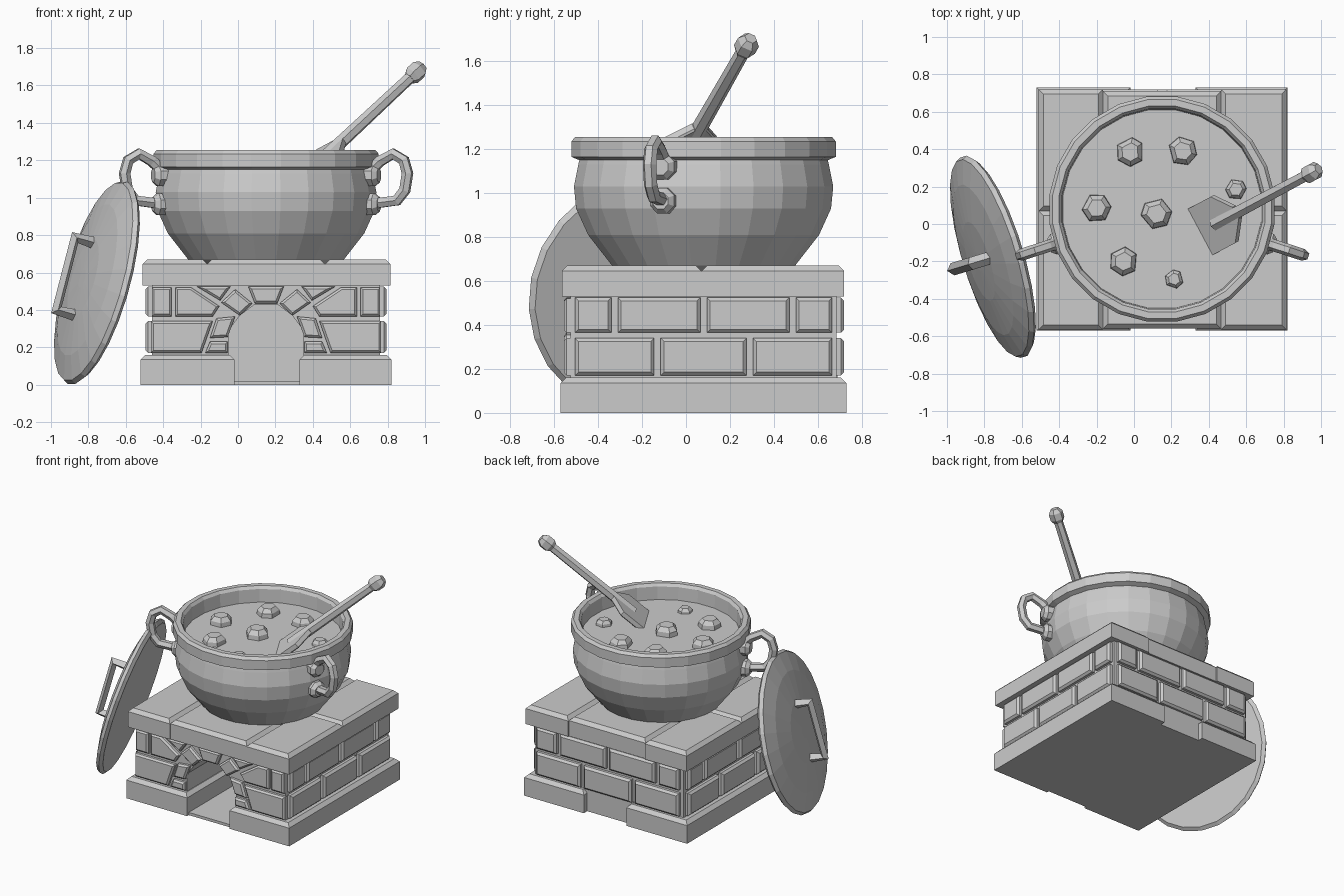
import bpy, bmesh, math, random
from mathutils import Vector, Matrix

random.seed(4)
cube = bpy.data.objects.get("Cube")
if cube:
    bpy.data.objects.remove(cube, do_unlink=True)

grey = bpy.data.materials.new("plain_grey")
grey.use_nodes = True
grey.diffuse_color = (0.6, 0.6, 0.6, 1)
grey.node_tree.nodes["Principled BSDF"].inputs["Base Color"].default_value = (0.6, 0.6, 0.6, 1)

X, Y, Z = Vector((1, 0, 0)), Vector((0, 1, 0)), Vector((0, 0, 1))
CX, CY = 0.15, 0.08          # centre of the oven and pot


def add(name, mesh):
    mesh.materials.clear()
    mesh.materials.append(grey)
    ob = bpy.data.objects.new(name, mesh)
    bpy.context.collection.objects.link(ob)
    return ob


def finish(name, bm):
    bmesh.ops.recalc_face_normals(bm, faces=bm.faces[:])
    mesh = bpy.data.meshes.new(name)
    bm.to_mesh(mesh)
    bm.free()
    return add(name, mesh)


def prism(name, pts, origin, ux, uy, depth, chamfer=0.0):
    """Extrude a flat outline along ux x uy, with a chamfered outer face."""
    n = ux.cross(uy)
    bm = bmesh.new()
    base = [bm.verts.new(origin + ux * a + uy * b) for a, b in pts]
    top = [bm.verts.new(v.co + n * (depth - chamfer)) for v in base]
    bm.faces.new(base)
    cap = bm.faces.new(top)
    for i in range(len(base)):
        j = (i + 1) % len(base)
        bm.faces.new((base[i], base[j], top[j], top[i]))
    cap.normal_update()
    if cap.normal.dot(n) < 0:
        cap.normal_flip()
    bmesh.ops.recalc_face_normals(bm, faces=bm.faces[:])
    if chamfer:
        bmesh.ops.inset_region(bm, faces=[cap], thickness=chamfer, depth=chamfer,
                               use_even_offset=True)
    return finish(name, bm)


def rect(a0, a1, b0, b1):
    return [(a0, b0), (a1, b0), (a1, b1), (a0, b1)]


def slab(name, x0, x1, y0, y1, z0, z1, chamfer=0.0):
    return prism(name, rect(x0, x1, y0, y1), Z * z0, X, Y, z1 - z0, chamfer)


def lathe(name, profile, sides, matrix, jitter=0.0):
    """Revolve (radius, height) pairs around the matrix's z axis."""
    bm = bmesh.new()
    angles = [2 * math.pi * (i + 0.5 + random.uniform(-jitter, jitter)) / sides
              for i in range(sides)]
    rings = [[bm.verts.new(matrix @ Vector((r * math.cos(t), r * math.sin(t), h)))
              for t in angles] for r, h in profile]
    for lo, hi in zip(rings, rings[1:]):
        for i in range(sides):
            j = (i + 1) % sides
            bm.faces.new((lo[i], lo[j], hi[j], hi[i]))
    bm.faces.new(rings[0])
    bm.faces.new(rings[-1])
    return finish(name, bm)


def frame(origin, axis, up=Z):
    """Matrix whose z is the axis and whose y leans towards up."""
    n = axis.normalized()
    u = (up - n * up.dot(n)).normalized()
    m = Matrix((u.cross(n), u, n)).transposed().to_4x4()
    m.translation = origin
    return m


def tube(name, path, radius, resolution):
    cu = bpy.data.curves.new(name, 'CURVE')
    cu.dimensions = '3D'
    cu.bevel_depth = radius
    cu.bevel_resolution = resolution
    cu.use_fill_caps = True
    sp = cu.splines.new('POLY')
    sp.points.add(len(path) - 1)
    for p, co in zip(sp.points, path):
        p.co = (*co, 1)
    tmp = bpy.data.objects.new(name + "_path", cu)
    bpy.context.collection.objects.link(tmp)
    bpy.context.view_layer.update()
    mesh = bpy.data.meshes.new_from_object(
        tmp.evaluated_get(bpy.context.evaluated_depsgraph_get()))
    bpy.data.objects.remove(tmp, do_unlink=True)
    for poly in mesh.polygons:
        poly.use_smooth = False
    return add(name, mesh)


# Oven footing: two long blocks with a sunken floor between them
slab("footing_right", -0.52, -0.02, -0.57, 0.73, 0, 0.16, 0.025)
slab("footing_left", 0.33, 0.82, -0.57, 0.73, 0, 0.16, 0.025)
slab("hearth_floor", -0.05, 0.36, -0.55, 0.69, 0, 0.02)
slab("footing_back_fill", -0.05, 0.36, 0.5, 0.69, 0, 0.17)

# Oven core with an arched fire opening
arch = [(0.2, 0.15), (0.2, 0.29), (0.14, 0.37), (0.06, 0.43)]
outline = ([(-0.61, 0.15)] + [(-u, z) for u, z in arch] + arch[::-1]
           + [(0.61, 0.15), (0.61, 0.55), (-0.61, 0.55)])
prism("oven_core", outline, Vector((CX, 0.5, 0)), X, Z, 1.025)
slab("oven_core_back", CX - 0.61, CX + 0.61, 0.5, 0.685, 0.15, 0.55)

# Front stones, mirrored about the arch
front = Vector((CX, -0.52, 0))
prism("keystone", [(-0.06, 0.435), (0.06, 0.435), (0.095, 0.525), (-0.095, 0.525)],
      front, X, Z, 0.035, 0.012)
stones = {
    "arch_stone_upper": [(0.165, 0.51), (0.073, 0.435), (0.14, 0.37), (0.24, 0.44)],
    "arch_stone_middle": [(0.265, 0.355), (0.165, 0.365), (0.205, 0.255), (0.30, 0.25)],
    "arch_stone_lower": [(0.30, 0.23), (0.205, 0.23), (0.205, 0.17), (0.325, 0.17)],
    "front_brick_lower": [(0.615, 0.34), (0.285, 0.34), (0.345, 0.17), (0.615, 0.17)],
    "front_brick_corner": rect(0.505, 0.61, 0.365, 0.52),
    "front_brick_upper": [(0.485, 0.52), (0.40, 0.52), (0.25, 0.42), (0.285, 0.365),
                          (0.485, 0.365)],
    "front_brick_wedge": [(0.37, 0.525), (0.19, 0.525), (0.245, 0.45)],
}
for name, pts in stones.items():
    for side, s in (("left", 1), ("right", -1)):
        prism(f"{name}_{side}", [(s * u, z) for u, z in pts], front, X, Z, 0.035, 0.012)

# Two brick courses on the sides and back
courses = [(0.17, 0.34, [-0.6, -0.21, 0.21, 0.6]),
           (0.365, 0.525, [-0.6, -0.405, 0, 0.405, 0.6])]
walls = {"left": (X, Y, 0.605), "right": (-X, -Y, 0.605), "back": (Y, -X, 0.6)}
for side, (n, ux, dist) in walls.items():
    for z0, z1, cuts in courses:
        for i, (a, b) in enumerate(zip(cuts, cuts[1:])):
            prism(f"{side}_brick_{i}", rect(a + 0.015, b - 0.015, z0, z1),
                  Vector((CX, CY, 0)) + n * dist, ux, Z, 0.04, 0.015)

# Top slabs: four corners and a middle strip
for side, x0, x1 in (("right", -0.51, -0.165), ("left", 0.465, 0.815)):
    slab(f"top_slab_front_{side}", x0, x1, -0.565, 0.07, 0.53, 0.67, 0.025)
    slab(f"top_slab_back_{side}", x0, x1, 0.07, 0.72, 0.53, 0.67, 0.025)
slab("top_slab_middle", -0.165, 0.465, -0.56, 0.71, 0.53, 0.67, 0.025)

# Pot with rim, inner wall and stew surface
pot_profile = [(0.36, 0.63), (0.42, 0.67), (0.53, 0.81), (0.585, 0.93), (0.595, 1.03),
               (0.575, 1.13), (0.57, 1.15), (0.607, 1.165), (0.607, 1.235),
               (0.59, 1.255), (0.555, 1.255), (0.54, 1.235), (0.535, 1.14)]
lathe("pot", pot_profile, 24, Matrix.Translation((CX, CY, 0)))

# Stew chunks
chunks = [(-0.02, 0.385, 0.08), (0.26, 0.39, 0.08), (-0.2, 0.085, 0.08), (0.12, 0.055, 0.085),
          (-0.055, -0.2, 0.08), (0.215, -0.295, 0.052), (0.545, 0.185, 0.058)]
for i, (x, y, r) in enumerate(chunks):
    m = Matrix.Translation((x, y, 1.13)) @ Matrix.Rotation(i * 1.3, 4, 'Z')
    lathe(f"stew_chunk_{i}", [(r, 0), (r * 0.95, r * 0.5), (r * 0.62, r * 0.85)],
          6, m, 0.15)

# Pot handles with mounting studs
loop = [(0.57, 1.13), (0.64, 1.195), (0.715, 1.235), (0.775, 1.2), (0.795, 1.13),
        (0.78, 1.04), (0.735, 0.985), (0.57, 0.965)]
for side, angle in (("left", -18), ("right", 198)):
    t = math.radians(angle)
    out = Vector((math.cos(t), math.sin(t), 0))
    hub = Vector((CX, CY, 0))
    tube(f"pot_handle_{side}", [hub + out * r + Z * z for r, z in loop], 0.032, 1)
    for z in (1.12, 0.965):
        lathe(f"handle_stud_{side}", [(0.062, 0), (0.062, 0.06), (0.04, 0.085)], 8,
              frame(hub + out * 0.55 + Z * z, out))

# Paddle: shaft, knob and flat blade dipped into the stew
neck, tip = Vector((0.5, 0.035, 1.25)), Vector((0.95, 0.275, 1.67))
axis = (tip - neck).normalized()
across = axis.cross(Z).normalized()
shaft = frame(neck, axis)
length = (tip - neck).length
lathe("paddle_shaft", [(0.038, -0.1), (0.032, length)], 6, shaft)
lathe("paddle_knob", [(0.035, length - 0.05), (0.052, length - 0.025),
                      (0.052, length + 0.025), (0.03, length + 0.055)], 6, shaft)
blade = [(-0.33, -0.14), (-0.02, -0.14), (0.08, -0.035), (0.08, 0.035),
         (-0.02, 0.14), (-0.33, 0.14)]
prism("paddle_blade", blade, neck - axis.cross(across) * 0.02, axis, across, 0.04, 0.008)

# Leaning lid with a bracket handle
lid = frame(Vector((-0.75, -0.175, 0.545)), Vector((-0.92, -0.28, 0.26)))
lathe("lid", [(0.54, -0.02), (0.564, 0), (0.55, 0.025), (0.42, 0.06), (0.22, 0.085),
              (0.05, 0.09)], 24, lid)
bracket = [(0, 0.2, 0.05), (0, 0.2, 0.185), (0, -0.2, 0.185), (0, -0.2, 0.05)]
tube("lid_handle", [lid @ Vector(p) for p in bracket], 0.034, 0)
